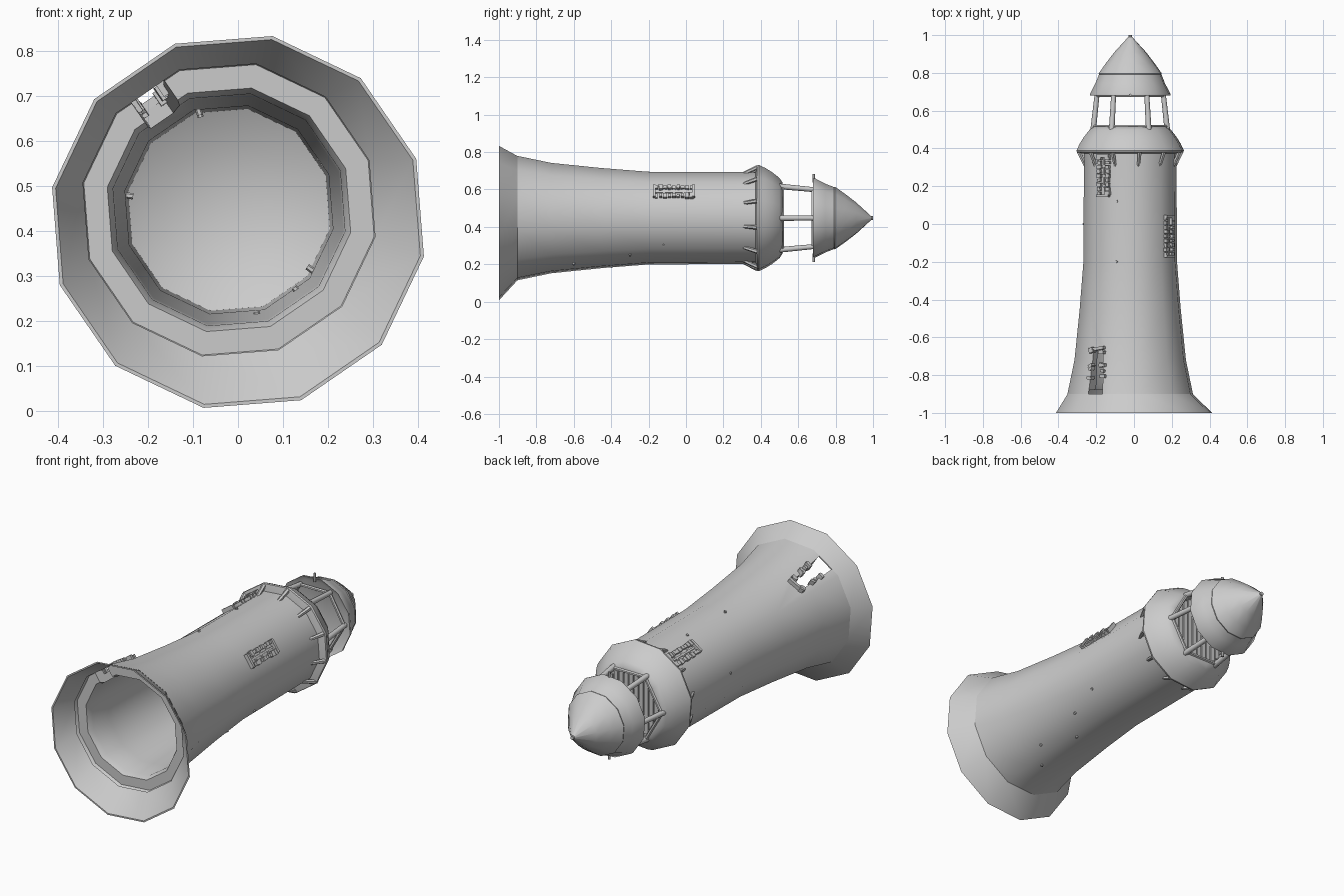
import bpy, bmesh, random
from math import radians, cos, sin, pi
from mathutils import Vector, Matrix

random.seed(4)
old = bpy.data.objects.get("Cube")
if old:
    bpy.data.objects.remove(old, do_unlink=True)

stone = bpy.data.materials.new("grey_stone")
stone.use_nodes = True
GREY = (0.6, 0.6, 0.6, 1)
stone.diffuse_color = GREY
stone.node_tree.nodes["Principled BSDF"].inputs["Base Color"].default_value = GREY

SIDES, PHASE = 12, -10.5
DOOR, WINDOW_SIDE = 124.5, 34.5


def point(angle, r, y):
    """Position around the tower axis, which drifts slightly in the skirt."""
    t = min(max((y + 1) / 0.1, 0), 1)
    a = radians(angle)
    return Vector((-0.02 * t + r * cos(a), y, 0.42 + 0.027 * t + r * sin(a)))


def finish(name, bm, smooth=None):
    bmesh.ops.recalc_face_normals(bm, faces=bm.faces[:])
    me = bpy.data.meshes.new(name)
    bm.to_mesh(me)
    bm.free()
    me.materials.append(stone)
    ob = bpy.data.objects.new(name, me)
    bpy.context.collection.objects.link(ob)
    if smooth:
        shade(ob, smooth)
    return ob


def shade(ob, angle):
    bpy.ops.object.select_all(action='DESELECT')
    ob.select_set(True)
    bpy.context.view_layer.objects.active = ob
    bpy.ops.object.shade_smooth_by_angle(angle=radians(angle))


def lathe(name, profile, smooth=36, ring=False):
    """Turn (y, radius) pairs round the axis; zero radius makes a pole."""
    bm = bmesh.new()
    rows = []
    for y, r in profile:
        n = SIDES if r > 0 else 1
        rows.append([bm.verts.new(point(PHASE + 30 * i, r, y)) for i in range(n)])
    pairs = list(zip(rows, rows[1:])) + ([(rows[-1], rows[0])] if ring else [])
    for a, b in pairs:
        for i in range(SIDES):
            j = (i + 1) % SIDES
            if len(a) == 1:
                bm.faces.new((a[0], b[j], b[i]))
            elif len(b) == 1:
                bm.faces.new((a[i], a[j], b[0]))
            else:
                bm.faces.new((a[i], a[j], b[j], b[i]))
    return finish(name, bm, smooth)


def rod(bm, a, b, r1, r2=None, sides=8):
    d = b - a
    m = Matrix.Translation((a + b) / 2) @ d.to_track_quat('Z', 'Y').to_matrix().to_4x4()
    bmesh.ops.create_cone(bm, cap_ends=True, segments=sides, radius1=r1,
                          radius2=r1 if r2 is None else r2, depth=d.length, matrix=m)


def wall_frame(angle, r, y):
    """Axes on the wall: local x tangent, y up the tower, z outwards."""
    out = point(angle, 1, 0) - point(angle, 0, 0)
    up = Vector((0, 1, 0))
    m = Matrix((up.cross(out), up, out)).transposed().to_4x4()
    return Matrix.Translation(point(angle, r, y)) @ m


def block(bm, frame, pos, size, turn=0):
    m = frame @ Matrix.Translation(pos) @ Matrix.Rotation(turn, 4, 'Z')
    bmesh.ops.create_cube(bm, size=1, matrix=m @ Matrix.Diagonal((*size, 1)))


# Flared skirt, open underneath
lathe("base_skirt", [(-1, 0.42), (-0.9, 0.337), (-0.9, 0.33), (-1, 0.412)], ring=True)

# Hollow tower wall with stepped foot and domed ceiling inside
tower = lathe("tower_wall", [
    (0.38, 0), (0.38, 0.249), (-0.2, 0.252), (-0.45, 0.272), (-0.72, 0.3), (-0.9, 0.338),
    (-0.88, 0.328), (-0.88, 0.275), (-0.85, 0.262), (-0.72, 0.258), (-0.2, 0.235),
    (0.3, 0.228), (0.34, 0.15), (0.36, 0)])

# Ragged doorway cut through the wall
bm = bmesh.new()
frame = wall_frame(DOOR, 0.3, 0)
outline = [(-0.045, -0.93), (0.05, -0.93), (0.02, -0.67), (-0.04, -0.67)]
low = [bm.verts.new(frame @ Vector((x, y, -0.12))) for x, y in outline]
high = [bm.verts.new(frame @ Vector((x, y, 0.12))) for x, y in outline]
bm.faces.new(low)
bm.faces.new(high)
for i in range(4):
    j = (i + 1) % 4
    bm.faces.new((low[i], low[j], high[j], high[i]))
cutter = finish("doorway_cutter", bm)
cutter.hide_render = True
mod = tower.modifiers.new("doorway", 'BOOLEAN')
mod.object, mod.operation, mod.solver = cutter, 'DIFFERENCE', 'EXACT'
bpy.ops.object.select_all(action='DESELECT')
tower.select_set(True)
bpy.context.view_layer.objects.active = tower
bpy.ops.object.modifier_apply(modifier=mod.name)
bpy.data.objects.remove(cutter, do_unlink=True)
shade(tower, 36)


# Rough brick surrounds
def brick_surround(name, angle, r, y, height, width, sill=True):
    bm = bmesh.new()
    frame = wall_frame(angle, r, y)
    rows = 9
    for side in (-1, 1):
        for k in range(rows):
            w = random.uniform(0.016, 0.03)
            pos = (side * width / 2, height * ((k + 0.5) / rows - 0.5), random.uniform(-0.004, 0.004))
            block(bm, frame, pos, (w, height / rows * random.uniform(0.6, 0.95), 0.03),
                  random.uniform(-0.15, 0.15))
    for end in ((-1, 1) if sill else (1,)):
        block(bm, frame, (0, end * height / 2, 0.004), (width + 0.02, 0.014, 0.032))
    if sill:
        block(bm, frame, (0, 0, 0), (0.01, height, 0.01))
        for k in (-1, 0, 1):
            block(bm, frame, (0, k * height / 4, 0), (width, 0.01, 0.01))
    return finish(name, bm)


brick_surround("upper_window", DOOR, 0.243, 0.255, 0.21, 0.055)
brick_surround("side_window", WINDOW_SIDE, 0.243, -0.065, 0.21, 0.055)

# Broken bricks left along the top of the doorway
bm = bmesh.new()
for k in range(16):
    t = random.random()
    frame = wall_frame(DOOR, 0.29 + 0.02 * t, -0.66 - 0.18 * t)
    x = random.choice((-0.042, 0.02 + 0.025 * t))
    block(bm, frame, (x, 0, 0), (random.uniform(0.015, 0.035), 0.014, 0.035),
          random.uniform(-0.5, 0.5))
block(bm, wall_frame(DOOR, 0.288, -0.66), (-0.01, 0, 0), (0.09, 0.016, 0.03), 0.15)
finish("doorway_bricks", bm)

# Small studs scattered on the wall
bm = bmesh.new()
for angle, r, y in [(-80, 0.29, -0.7), (-60, 0.28, -0.6), (-75, 0.265, -0.4), (-50, 0.255, -0.3),
                    (-36, 0.245, -0.12), (107, 0.245, 0.12), (107, 0.25, -0.2), (172, 0.245, 0.0)]:
    rod(bm, point(angle, r - 0.03, y), point(angle, r + 0.008, y), 0.007, sides=6)
finish("wall_studs", bm)

# Gallery rim, with a sunken lantern floor
lathe("gallery", [(0.37, 0), (0.37, 0.24), (0.38, 0.287), (0.39, 0.289), (0.425, 0.272),
                  (0.46, 0.25), (0.5, 0.218), (0.515, 0.195), (0.515, 0.18), (0.49, 0.178), (0.49, 0)])

# Floor planks
bm = bmesh.new()
for k in range(-5, 6):
    x = k * 0.03
    half = (0.172 ** 2 - x * x) ** 0.5
    center = point(0, 0, 0.492) + Vector((x, 0, 0))
    bmesh.ops.create_cube(bm, size=1, matrix=Matrix.Translation(center) @
                          Matrix.Diagonal((0.023, 0.012, 2 * half, 1)))
finish("floor_planks", bm)

# Struts under the gallery
bm = bmesh.new()
for i in range(SIDES):
    a = PHASE + 30 * i
    rod(bm, point(a, 0.24, 0.305), point(a, 0.276, 0.382), 0.009, 0.012, 6)
finish("gallery_struts", bm)

# Lantern posts and the frames tying them together
bm = bmesh.new()
for i in range(6):
    a, b = 60 * i, 60 * i + 60
    rod(bm, point(a, 0.197, 0.49), point(a, 0.175, 0.69), 0.015, 0.013)
    rod(bm, point(a, 0.195, 0.515), point(b, 0.195, 0.515), 0.009, sides=6)
    rod(bm, point(a, 0.177, 0.68), point(b, 0.177, 0.68), 0.009, sides=6)
finish("lantern_frame", bm, 50)

# Two-tier roof with finial and rim pegs
lathe("lower_roof", [(0.695, 0), (0.695, 0.19), (0.68, 0.216), (0.69, 0.216),
                     (0.745, 0.187), (0.8, 0.165), (0.8, 0)])
lathe("upper_roof", [(0.79, 0), (0.79, 0.168), (0.797, 0.17), (0.85, 0.132),
                     (0.91, 0.085), (0.995, 0.006), (1.0, 0)], 46)
bm = bmesh.new()
rod(bm, point(0, 0, 0.975), point(0, 0, 1.0), 0.01)
for a in (90, -90):
    rod(bm, point(a, 0.19, 0.683), point(a, 0.235, 0.683), 0.007, sides=6)
finish("roof_pegs", bm)
